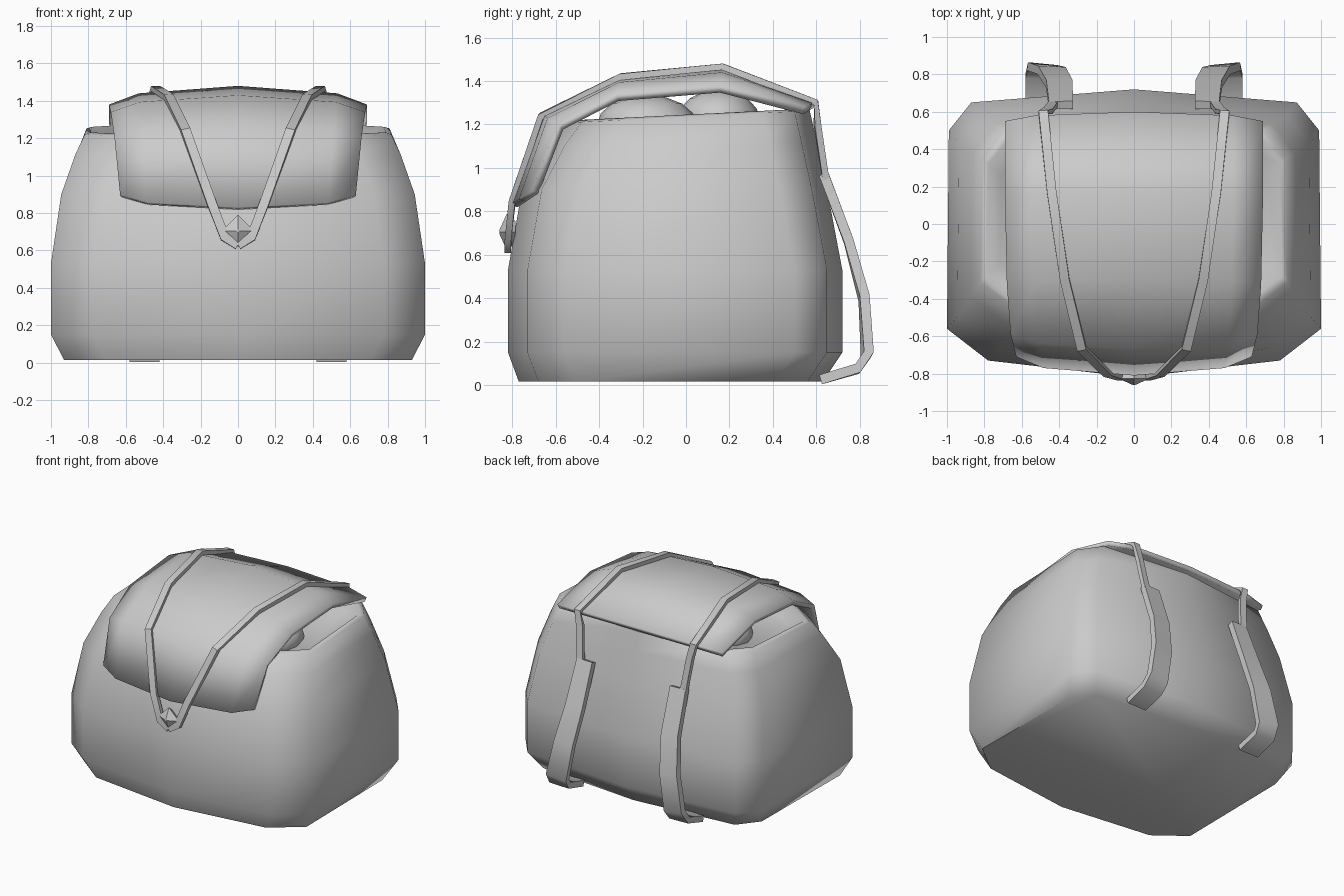
import bpy, bmesh, math
from mathutils import Vector

cube = bpy.data.objects.get("Cube")
if cube:
    bpy.data.objects.remove(cube)

grey = bpy.data.materials.new("plain_grey")
grey.use_nodes = True
grey.diffuse_color = (0.6, 0.6, 0.6, 1)
grey.node_tree.nodes["Principled BSDF"].inputs["Base Color"].default_value = (0.6, 0.6, 0.6, 1)


def finish(name, bm, angle):
    """Turn a bmesh into a shaded object."""
    bmesh.ops.recalc_face_normals(bm, faces=bm.faces)
    mesh = bpy.data.meshes.new(name)
    bm.to_mesh(mesh)
    bm.free()
    mesh.materials.append(grey)
    ob = bpy.data.objects.new(name, mesh)
    bpy.context.collection.objects.link(ob)
    bpy.ops.object.select_all(action='DESELECT')
    ob.select_set(True)
    bpy.context.view_layer.objects.active = ob
    bpy.ops.object.shade_smooth_by_angle(angle=math.radians(angle))
    return ob


def skin(bm, rows, closed):
    """Join rows of points with quads and return the vertex rows."""
    vs = [[bm.verts.new(p) for p in row] for row in rows]
    n = len(rows[0])
    for a, b in zip(vs, vs[1:]):
        for i in range(n if closed else n - 1):
            j = (i + 1) % n
            bm.faces.new((a[i], a[j], b[j], b[i]))
    return vs


# Body: chamfered ring with bowed front and back, lofted up to an open rim
def body_ring(w, front, back, z, tilt):
    half = [(w, front + 0.26), (w - 0.01, back - 0.22), (w - 0.13, back - 0.07)]
    pts = [(w - 0.22, front + 0.09)] + half + [(0, back)]
    pts += [(-x, y) for x, y in reversed(half)] + [(0.22 - w, front + 0.09), (0, front)]
    return [(x, y, z + tilt * y) for x, y in pts]


levels = [  # half width, front, back, height, tilt
    (0.93, -0.77, 0.63, 0.015, 0),
    (1.00, -0.82, 0.72, 0.15, 0),
    (1.00, -0.82, 0.72, 0.53, 0),
    (0.945, -0.755, 0.65, 0.90, 0),
    (0.87, -0.645, 0.60, 1.12, 0.02),
    (0.82, -0.57, 0.57, 1.235, 0.05),
    (0.79, -0.54, 0.54, 1.245, 0.05),
    (0.72, -0.48, 0.48, 1.18, 0.05),
]
bm = bmesh.new()
rings = skin(bm, [body_ring(*l) for l in levels], True)
bm.faces.new(rings[0])
bm.faces.new(rings[-1])
finish("bag_body", bm, 58)

# Flap: bowed sheet draped from the back rim over the top to the front
flap_rows = [  # half width, centre y and z, edge y and z
    (0.63, -0.81, 0.83, -0.71, 0.895),
    (0.66, -0.67, 1.25, -0.59, 1.20),
    (0.68, -0.30, 1.43, -0.32, 1.34),
    (0.69, 0.17, 1.48, 0.16, 1.38),
    (0.69, 0.60, 1.31, 0.55, 1.28),
]
rows = []
for w, cy, cz, ey, ez in flap_rows:
    rows.append([(s * w, cy + (ey - cy) * d, cz + (ez - cz) * d)
                 for s, d in ((-1, 1), (-0.77, 0.4), (0, 0), (0.77, 0.4), (1, 1))])
bm = bmesh.new()
skin(bm, rows, False)
flap = finish("top_flap", bm, 50)
flap.data.flip_normals() if flap.data.polygons[5].normal.z < 0 else None
thick = flap.modifiers.new("thickness", 'SOLIDIFY')
thick.thickness = 0.035
thick.offset = -1


# Straps: rectangular section swept along a path, facing away from the bag
def strap(name, path, widths, thickness, side):
    pts = [Vector((x * side, y, z)) for x, y, z in path]
    rows = []
    for i, p in enumerate(pts):
        t = (pts[min(i + 1, len(pts) - 1)] - pts[max(i - 1, 0)]).normalized()
        out = Vector((0, p.y, p.z - 0.6))
        n = (out - t * out.dot(t)).normalized()
        b = t.cross(n) * widths[i] / 2
        h = n * thickness / 2
        rows.append([p + b + h, p - b + h, p - b - h, p + b - h])
    bm = bmesh.new()
    ends = skin(bm, rows, True)
    bm.faces.new(ends[0])
    bm.faces.new(ends[-1])
    return finish(name, bm, 40)


thin_path = [(0.43, 0.645, 0.94), (0.46, 0.605, 1.20), (0.485, 0.60, 1.30),
             (0.44, 0.17, 1.465), (0.37, -0.30, 1.42), (0.28, -0.665, 1.24),
             (0.14, -0.80, 0.85), (0.07, -0.82, 0.67), (0, -0.82, 0.63)]
wide_path = [(0.39, 0.635, 0.97), (0.40, 0.75, 0.66), (0.44, 0.82, 0.40),
             (0.49, 0.835, 0.14), (0.50, 0.79, 0.075), (0.50, 0.62, 0.025)]
for side, label in ((1, "left"), (-1, "right")):
    strap(label + "_closing_strap", thin_path, [0.05] * len(thin_path), 0.03, side)
    strap(label + "_shoulder_strap", wide_path, [0.13, 0.14, 0.15, 0.16, 0.16, 0.16], 0.045, side)

# Clasp: faceted diamond stud where the closing straps meet
bm = bmesh.new()
clasp_rows = []
for y, r in ((-0.785, 0.05), (-0.825, 0.085), (-0.86, 0.008)):
    clasp_rows.append([(r * math.sin(a * math.pi / 2), y, 0.705 + r * math.cos(a * math.pi / 2))
                       for a in range(4)])
ends = skin(bm, clasp_rows, True)
bm.faces.new(ends[0])
bm.faces.new(ends[-1])
finish("clasp_stud", bm, 20)

# Contents: soft bundles showing between the rim and the flap
for label, x, y, z, ry, rz in (("left", 0.42, -0.18, 1.20, 0.23, 0.135),
                               ("right", -0.42, 0.15, 1.22, 0.19, 0.14)):
    bm = bmesh.new()
    bmesh.ops.create_uvsphere(bm, u_segments=12, v_segments=8, radius=1)
    bmesh.ops.scale(bm, vec=(0.21, ry, rz), verts=bm.verts)
    bmesh.ops.translate(bm, vec=(x, y, z), verts=bm.verts)
    finish(label + "_bundle", bm, 50)
